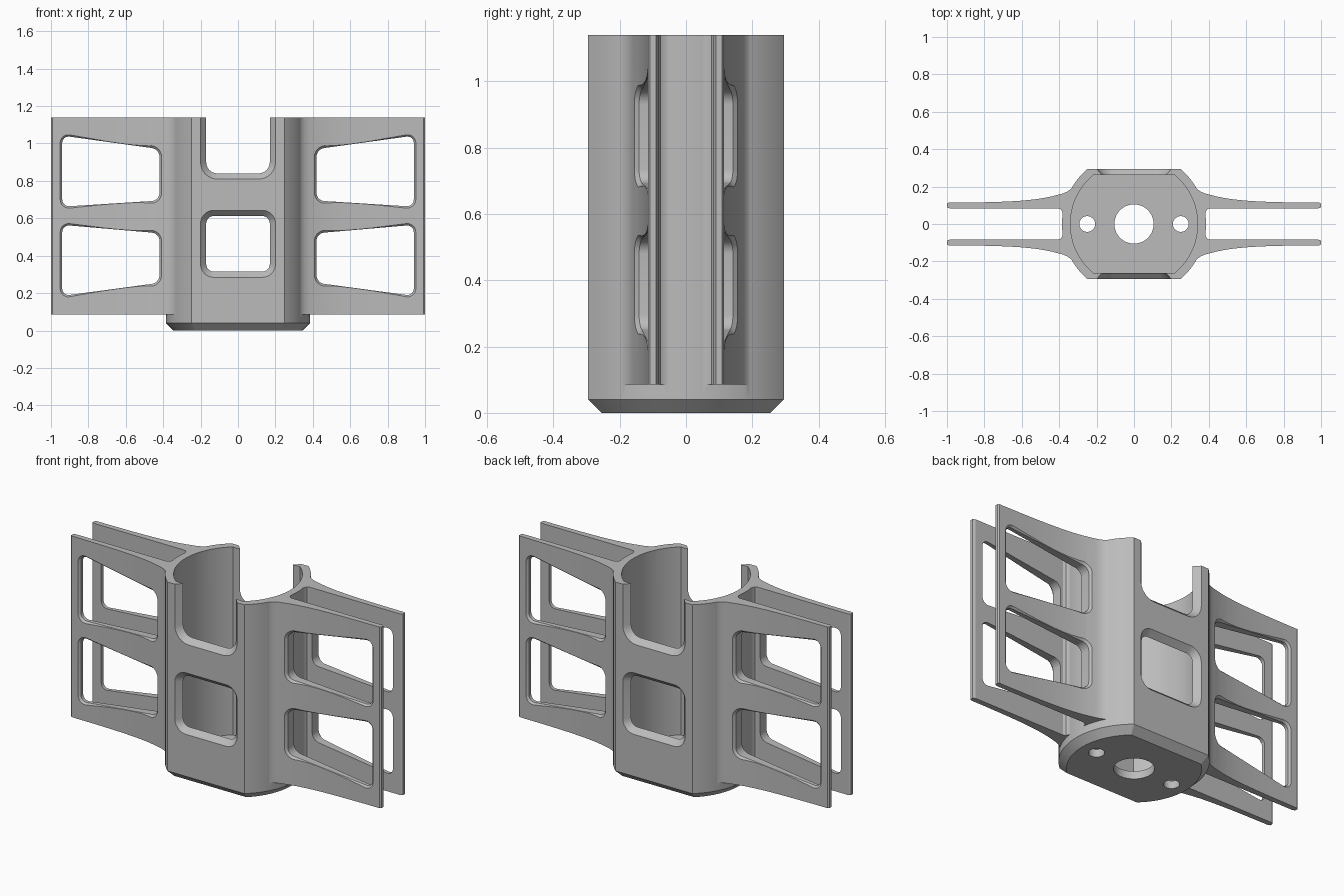
import bpy, bmesh, math

cube = bpy.data.objects.get("Cube")
if cube:
    bpy.data.objects.remove(cube, do_unlink=True)

grey = bpy.data.materials.new("plain_grey")
grey.use_nodes = True
grey.diffuse_color = (0.5, 0.5, 0.5, 1)
grey.node_tree.nodes["Principled BSDF"].inputs["Base Color"].default_value = (0.5, 0.5, 0.5, 1)

TOP = 1.14


def loft(bm, rings):
    """Closed solid through rings of equal point count."""
    loops = [[bm.verts.new(p) for p in ring] for ring in rings]
    n = len(loops[0])
    for a, b in zip(loops, loops[1:]):
        for i in range(n):
            j = (i + 1) % n
            bm.faces.new((a[i], a[j], b[j], b[i]))
    bm.faces.new(loops[0][::-1])
    bm.faces.new(loops[-1])


def make(name, solids):
    bm = bmesh.new()
    for rings in solids:
        loft(bm, rings)
    bmesh.ops.recalc_face_normals(bm, faces=bm.faces[:])
    mesh = bpy.data.meshes.new(name)
    bm.to_mesh(mesh)
    bm.free()
    mesh.materials.append(grey)
    ob = bpy.data.objects.new(name, mesh)
    bpy.context.scene.collection.objects.link(ob)
    return ob


def at_z(points, z):
    return [(x, y, z) for x, y in points]


def flat_circle(r, flat, n=40):
    """Circle with its front and back cut off flat."""
    a = math.asin(flat / r)
    arc = [-a + 2 * a * i / n for i in range(n + 1)]
    return [(r * math.cos(t + s), r * math.sin(t + s)) for s in (0, math.pi) for t in arc]


def circle(cx, r, n=48):
    return [(cx + r * math.cos(2 * math.pi * i / n), r * math.sin(2 * math.pi * i / n)) for i in range(n)]


def rounded(corners, r, n=6):
    """Polygon with corners rounded by quadratic arcs."""
    out = []
    for i, (x, y) in enumerate(corners):
        ends = []
        for qx, qy in (corners[i - 1], corners[(i + 1) % len(corners)]):
            d = math.hypot(qx - x, qy - y)
            ends.append((x + (qx - x) * r / d, y + (qy - y) * r / d))
        (ax, ay), (bx, by) = ends
        for k in range(n + 1):
            t = k / n
            u, v, w = (1 - t) ** 2, 2 * t * (1 - t), t * t
            # weight the corner to approach a true arc
            s = u + 0.707 * v + w
            out.append(((u * ax + 0.707 * v * x + w * bx) / s, (u * ay + 0.707 * v * y + w * by) / s))
    return out


def quad(x0, x1, lo0, hi0, lo1, hi1, grow, r):
    """Rounded four-sided opening, grown outward on all sides."""
    g = grow
    return rounded([(x0 - g, lo0 - g), (x1 + g, lo1 - g), (x1 + g, hi1 + g), (x0 - g, hi0 + g)], r + g)


def fin_y(x):
    return 0.113 + 0.045 * math.exp(-(x - 0.4) / 0.15)


# Body: flattened cylinder with a chamfered base
full = flat_circle(0.385, 0.295)
body = make("slotted_holder", [[at_z(flat_circle(0.345, 0.255), 0), at_z(full, 0.04), at_z(full, TOP)]])

# Four fins with a filleted root and a softened tip
outline = [(0.3, 0.05), (0.38, 0.05), (0.384, 0.066), (0.39, 0.077), (0.402, 0.083),
           (0.985, 0.083), (1, 0.09), (1, 0.108), (0.992, fin_y(0.992))]
outline += [(0.96 - 0.04 * i, fin_y(0.96 - 0.04 * i)) for i in range(15)]
outline += [(0.38, 0.163), (0.355, 0.174), (0.335, 0.189), (0.3, 0.2)]
sides = [(sx, sy) for sx in (1, -1) for sy in (1, -1)]
fins = make("fins", [[at_z([(sx * x, sy * y) for x, y in outline], z) for z in (0.085, TOP)]
                     for sx, sy in sides])

# Hollow inside and base holes
cavity = make("cavity_cutter", [[at_z(flat_circle(0.34, 0.262), z) for z in (0.045, 1.3)]])
holes = make("hole_cutter", [[at_z(circle(cx, r), z) for z in (-0.1, 0.2)]
                             for cx, r in ((0, 0.105), (0.25, 0.042), (-0.25, 0.042))])


# Front and back openings, flared toward the outside
def through(lo, hi, r):
    return [[(x, y, z) for x, z in quad(-0.17, 0.17, lo, hi, lo, hi, g, r)]
            for y, g in ((-0.305, 0.04), (-0.262, 0), (0.262, 0), (0.305, 0.04))]


openings = make("opening_cutter", [through(0.315, 0.612, 0.04), through(0.84, 1.4, 0.06)])


# Fin windows with a chamfer that follows the outer fin surface
def window(sx, sy, lo0, hi0, lo1, hi1):
    shape = [quad(0.42, 0.94, lo0, hi0, lo1, hi1, g, 0.04) for g in (0, 0, 0.02, 0.02)]
    depth = [lambda x: 0.04, lambda x: fin_y(x) - 0.011, lambda x: fin_y(x) + 0.009, lambda x: 0.25]
    return [[(sx * x, sy * d(x), z) for x, z in s] for s, d in zip(shape, depth)]


windows = make("window_cutter", [window(sx, sy, *h) for sx, sy in sides
                                 for h in ((0.255, 0.52, 0.185, 0.565), (0.695, 0.97, 0.662, 1.042))])

# Join the fins, then cut everything else away
bpy.context.view_layer.objects.active = body
body.select_set(True)
for tool, mode in ((fins, "UNION"), (cavity, "DIFFERENCE"), (holes, "DIFFERENCE"),
                   (openings, "DIFFERENCE"), (windows, "DIFFERENCE")):
    mod = body.modifiers.new(tool.name, "BOOLEAN")
    mod.operation = mode
    mod.solver = "EXACT"
    mod.object = tool
    bpy.ops.object.modifier_apply(modifier=mod.name)
    bpy.data.objects.remove(tool, do_unlink=True)

bpy.ops.object.shade_smooth_by_angle(angle=math.radians(25))
